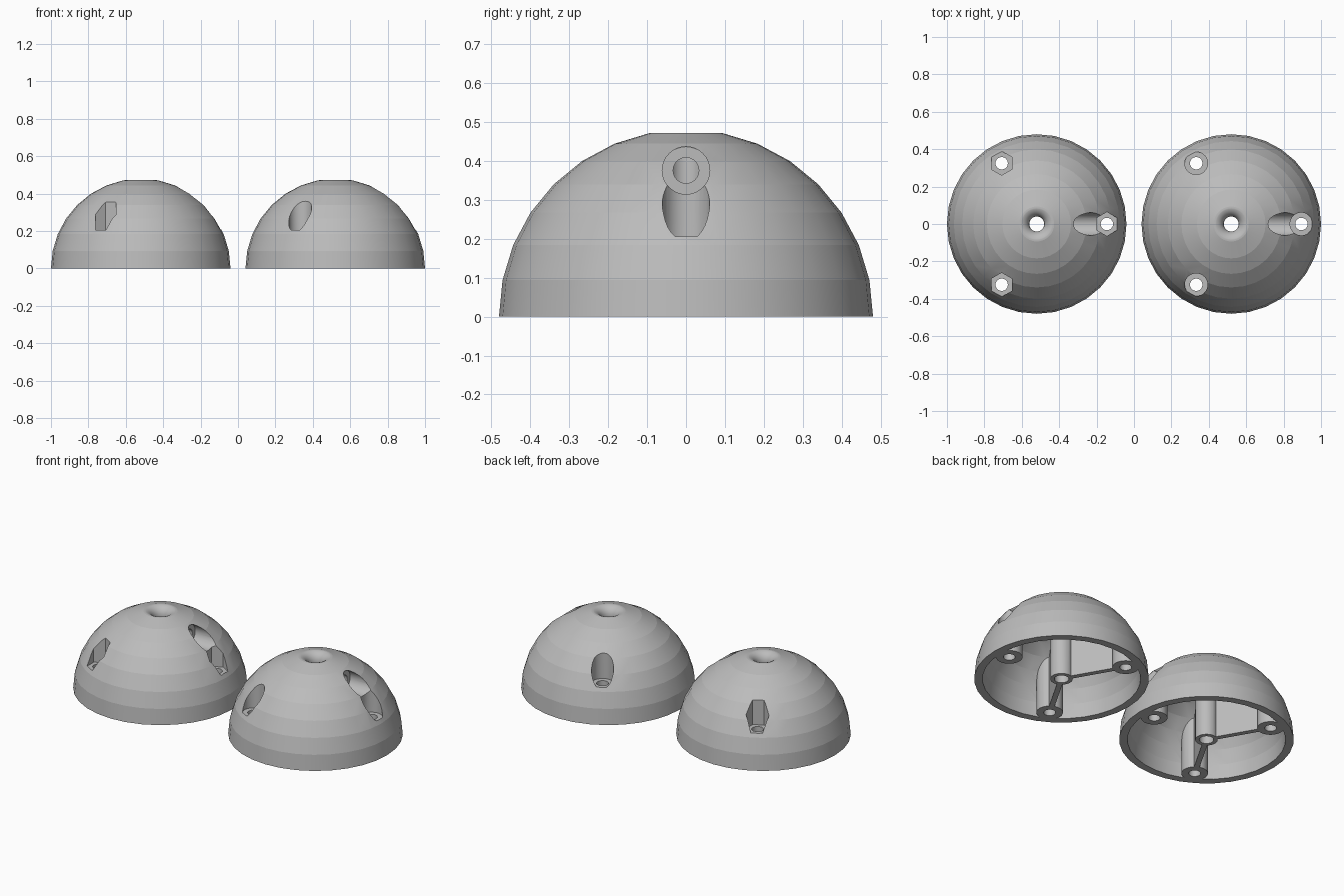
import bpy, bmesh, math
from mathutils import Matrix, Vector

if "Cube" in bpy.data.objects:
    bpy.data.objects.remove(bpy.data.objects["Cube"])

R_OUT, R_IN = 0.48, 0.435      # dome radii
R_SCREW = 0.375                # distance of the screws from the axis
Z_SEAT = 0.205                 # height of the screw head seats
Z_CABLE = 0.375                # height of the sideways bore
STEPS = 32
TRIPLE = [math.radians(a) for a in (0, 120, 240)]

grey = bpy.data.materials.new("plain grey")
grey.use_nodes = True
grey.diffuse_color = (0.5, 0.5, 0.5, 1)
grey.node_tree.nodes["Principled BSDF"].inputs["Base Color"].default_value = (0.5, 0.5, 0.5, 1)


def link(name, bm):
    bmesh.ops.recalc_face_normals(bm, faces=bm.faces)
    mesh = bpy.data.meshes.new(name)
    bm.to_mesh(mesh)
    bm.free()
    mesh.materials.append(grey)
    obj = bpy.data.objects.new(name, mesh)
    bpy.context.scene.collection.objects.link(obj)
    return obj


def revolve(name, profile, steps=STEPS, matrix=Matrix()):
    """Turn an (r, z) profile that starts and ends on the axis."""
    bm = bmesh.new()
    verts = [bm.verts.new((r, 0, z)) for r, z in profile]
    edges = [bm.edges.new(pair) for pair in zip(verts, verts[1:])]
    bmesh.ops.spin(bm, geom=verts + edges, cent=(0, 0, 0), axis=(0, 0, 1),
                   angle=math.tau, steps=steps)
    bmesh.ops.remove_doubles(bm, verts=bm.verts, dist=1e-5)
    bmesh.ops.transform(bm, matrix=matrix, verts=bm.verts)
    return link(name, bm)


def rod(name, r, z0, z1, steps=STEPS, matrix=Matrix()):
    return revolve(name, [(0, z0), (r, z0), (r, z1), (0, z1)], steps, matrix)


def dome_profile(radius, base):
    arc = [math.radians(11.25 * i) for i in range(8)]
    return ([(0, base)] + ([(radius, base)] if base < 0 else [])
            + [(radius * math.cos(a), radius * math.sin(a)) for a in arc] + [(0, radius)])


def rib(angle):
    bm = bmesh.new()
    bmesh.ops.create_cube(bm, size=1)
    place = (Matrix.Rotation(angle, 4, 'Z') @ Matrix.Translation((R_SCREW / 2, 0, 0.2))
             @ Matrix.Diagonal((R_SCREW, 0.03, 0.7, 1)))
    bmesh.ops.transform(bm, matrix=place, verts=bm.verts)
    return link("rib_cutter", bm)


def subtract(obj, tools):
    """Cut all tools from the object, then remove them."""
    for tool in tools:
        mod = obj.modifiers.new("cut", 'BOOLEAN')
        mod.operation, mod.solver, mod.object = 'DIFFERENCE', 'EXACT', tool
    bpy.context.view_layer.update()
    graph = bpy.context.evaluated_depsgraph_get()
    mesh = bpy.data.meshes.new_from_object(obj.evaluated_get(graph))
    obj.modifiers.clear()
    obj.data = mesh
    for tool in tools:
        bpy.data.objects.remove(tool)


def shade(obj):
    """Round around the axis, with crisp latitude bands and cut edges."""
    bm = bmesh.new()
    bm.from_mesh(obj.data)
    bmesh.ops.remove_doubles(bm, verts=bm.verts, dist=1e-5)
    for face in bm.faces:
        face.smooth = True
    for edge in bm.edges:
        a, b = (v.co for v in edge.verts)
        band = (abs(a.z - b.z) < 1e-4 and abs(a.xy.length - b.xy.length) < 1e-3
                and a.xy.length > 0.09)
        angle = edge.calc_face_angle(math.pi)
        edge.smooth = not (angle > math.radians(25) or band and angle > math.radians(5))
    bm.to_mesh(obj.data)
    bm.free()


def half_shell(name, x, head_radius, head_steps):
    shell = revolve(name, dome_profile(R_OUT, 0))
    sideways = Matrix.Translation((0, 0, Z_CABLE)) @ Matrix.Rotation(math.pi / 2, 4, 'Y')
    spots = [Matrix.Translation((R_SCREW * math.cos(a), R_SCREW * math.sin(a), 0))
             for a in TRIPLE]

    # hollow inside, keeping the centre post, screw bosses, ribs and bore sleeve
    cavity = revolve("cavity_cutter", dome_profile(R_IN, -0.05))
    keep = [rod("post_cutter", 0.062, -0.1, 0.6), rod("sleeve_cutter", 0.075, 0, 0.5, matrix=sideways)]
    keep += [rod("boss_cutter", 0.073, -0.12, 0.6, matrix=m) for m in spots]
    keep += [rib(a) for a in TRIPLE[1:]]
    subtract(cavity, keep)

    # centre hole with a rounded mouth
    mouth = [math.radians(180 - 15 * i) for i in range(7)]
    flare = [(0.095 + 0.055 * math.cos(a), 0.418 + 0.055 * math.sin(a)) for a in mouth]
    cuts = [cavity, revolve("hole_cutter", [(0, -0.1), (0.04, -0.1)] + flare
                            + [(0.1, 0.55), (0, 0.55)])]

    # screw holes with seats for heads or nuts
    turn = Matrix.Rotation(math.radians(30), 4, 'Z')
    for m in spots:
        cuts.append(rod("screw_cutter", 0.033, -0.15, 0.3, matrix=m))
        cuts.append(rod("seat_cutter", head_radius, Z_SEAT, 0.6, head_steps, m @ turn))

    # sideways bore into the centre hole
    cuts.append(rod("bore_cutter", 0.033, 0, 0.4, matrix=sideways))
    cuts.append(rod("bore_seat_cutter", 0.061, 0.19, 0.6, matrix=sideways))

    subtract(shell, cuts)
    shade(shell)
    shell.location = Vector((x, 0, 0))
    return shell


half_shell("nut_side_shell", -0.52, 0.064, 6)
half_shell("screw_side_shell", 0.52, 0.061, STEPS)
